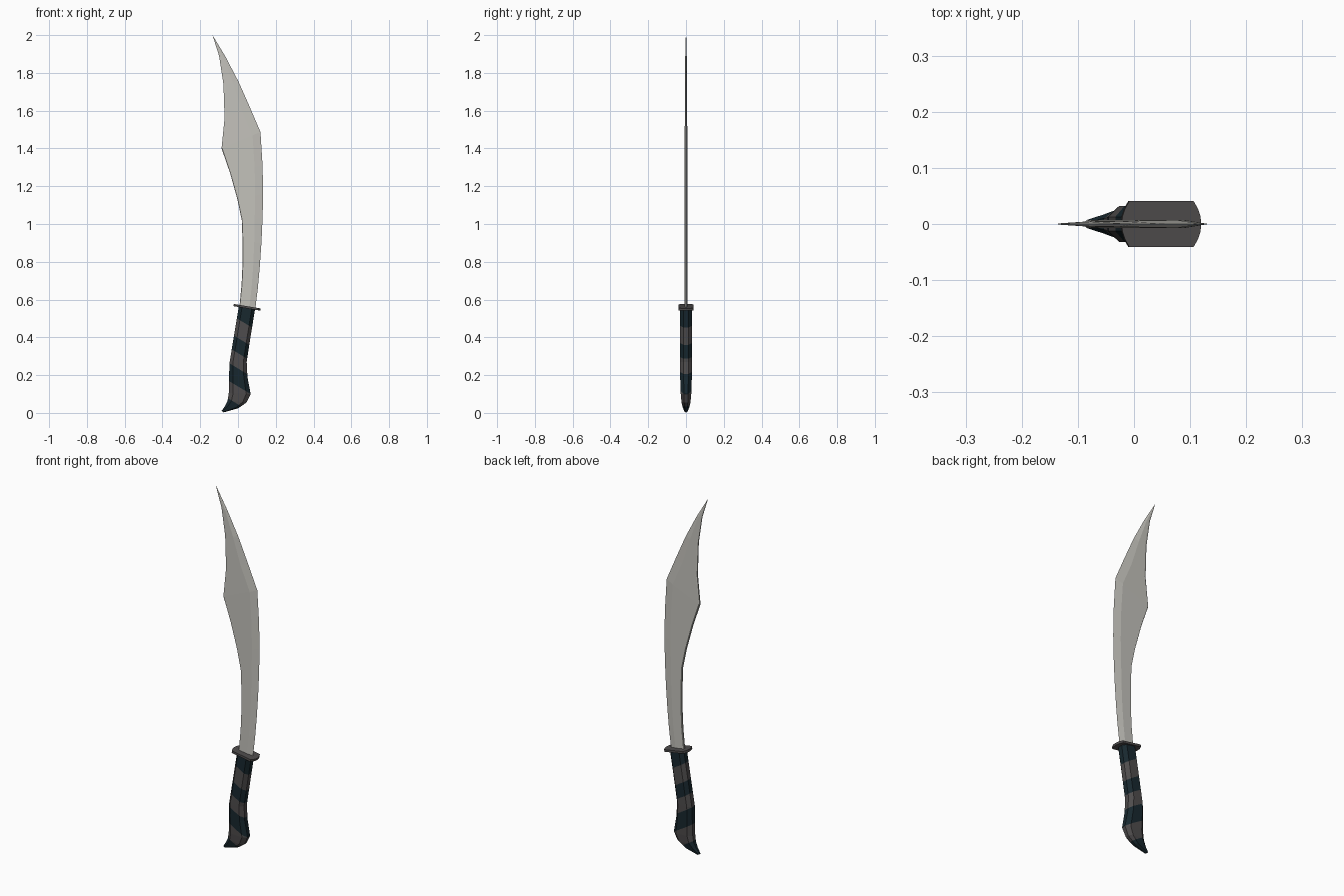
import bpy, bmesh, math
from mathutils import Matrix

if "Cube" in bpy.data.objects:
    bpy.data.objects.remove(bpy.data.objects["Cube"])


def material(name, rgb):
    m = bpy.data.materials.new(name)
    m.diffuse_color = (*rgb, 1)
    m.use_nodes = True
    m.node_tree.nodes["Principled BSDF"].inputs["Base Color"].default_value = m.diffuse_color
    return m


STEEL = material("pale_steel", (0.55, 0.54, 0.50))
GREY = material("dark_grey", (0.078, 0.073, 0.074))
TEAL = material("dark_teal", (0.009, 0.021, 0.028))


def loft(rings):
    """Skin a list of equal-length point rings into a closed solid."""
    bm = bmesh.new()
    rows = [[bm.verts.new(p) for p in r] for r in rings]
    n = len(rows[0])
    for a, b in zip(rows, rows[1:]):
        for i in range(n):
            j = (i + 1) % n
            bm.faces.new((a[i], a[j], b[j], b[i]))
    bm.faces.new(rows[0])
    bm.faces.new(rows[-1])
    bmesh.ops.remove_doubles(bm, verts=bm.verts, dist=1e-5)
    bmesh.ops.recalc_face_normals(bm, faces=bm.faces)
    return bm


def finish(bm, name, mats):
    me = bpy.data.meshes.new(name)
    bm.to_mesh(me)
    bm.free()
    ob = bpy.data.objects.new(name, me)
    bpy.context.collection.objects.link(ob)
    for m in mats:
        me.materials.append(m)
    return ob


# Blade: spine point (x, z), edge point (x, z), half thickness, spine chamfer
stations = [
    (0.007, 0.555, 0.091, 0.545, 0.007, 0.002),
    (0.019, 0.68, 0.105, 0.66, 0.007, 0.002),
    (0.024, 0.79, 0.115, 0.77, 0.007, 0.002),
    (0.024, 0.91, 0.124, 0.90, 0.007, 0.002),
    (0.020, 1.02, 0.130, 1.03, 0.007, 0.002),
    (-0.003, 1.13, 0.133, 1.16, 0.007, 0.002),
    (-0.042, 1.27, 0.130, 1.31, 0.007, 0.002),
    (-0.087, 1.40, 0.119, 1.487, 0.007, 0.003),
    (-0.071, 1.56, 0.062, 1.62, 0.006, 0.008),
    (-0.077, 1.74, 0.002, 1.755, 0.005, 0.010),
    (-0.100, 1.89, -0.066, 1.885, 0.004, 0.008),
    (-0.135, 2.0, -0.1345, 1.999, 0.001, 0.0002),
]
rings = []
for xl, zl, xr, zr, t, c in stations:
    w = xr - xl

    def at(d, y):
        return (xl + d, y, zl + (zr - zl) * d / w)
    b = w - min(0.042, w * 0.38)
    s = t * 0.6
    rings.append([at(0, -s), at(c, -t), at(b, -t), at(w, 0),
                  at(b, t), at(c, t), at(0, s)])
finish(loft(rings), "blade", [STEEL])

# Guard: thin tilted plate with bowed ends
outline = []
for side in (1, -1):
    for k in range(-3, 4):
        y = 0.041 * k / 3 * side
        outline.append((side * (0.072 - 0.014 * (y / 0.041) ** 2), y))
guard = loft([[(x, y, z) for x, y in outline] for z in (-0.006, 0.006)])
guard.transform(Matrix.Translation((0.048, 0, 0.559)) @ Matrix.Rotation(math.radians(9.5), 4, 'Y'))
finish(guard, "guard", [GREY])

# Handle: left point, right point, half thickness of each octagonal ring
grip = [
    (0.004, 0.562, 0.090, 0.548, 0.032),
    (-0.021, 0.41, 0.066, 0.40, 0.032),
    (-0.045, 0.265, 0.046, 0.27, 0.032),
    (-0.047, 0.20, 0.050, 0.19, 0.031),
    (-0.049, 0.105, 0.067, 0.10, 0.028),
    (-0.055, 0.065, 0.045, 0.055, 0.024),
    (-0.068, 0.038, 0.002, 0.025, 0.017),
    (-0.087, 0.010, -0.075, 0.003, 0.007),
]
section = [(1, -0.4), (1, 0.4), (0.6, 1), (-0.6, 1),
           (-1, 0.4), (-1, -0.4), (-0.6, -1), (0.6, -1)]
rings = []
for xl, zl, xr, zr, h in grip:
    rings.append([((xl + xr) / 2 + u * (xr - xl) / 2, v * h,
                   (zl + zr) / 2 + u * (zr - zl) / 2) for u, v in section])
bm = loft(rings)

# Slanted wrap stripes: cut along planes, then colour alternate bands
SLOPE = 0.6
cuts = [0.045, 0.14, 0.235, 0.316, 0.396, 0.497]
for c in cuts:
    bmesh.ops.bisect_plane(bm, geom=bm.verts[:] + bm.edges[:] + bm.faces[:],
                           plane_co=(0, 0, c), plane_no=(SLOPE, 0, 1))
for f in bm.faces:
    p = f.calc_center_median()
    band = sum(p.z + SLOPE * p.x > c for c in cuts)
    f.material_index = 1 if band % 2 == 0 else 0
finish(bm, "handle", [GREY, TEAL])
